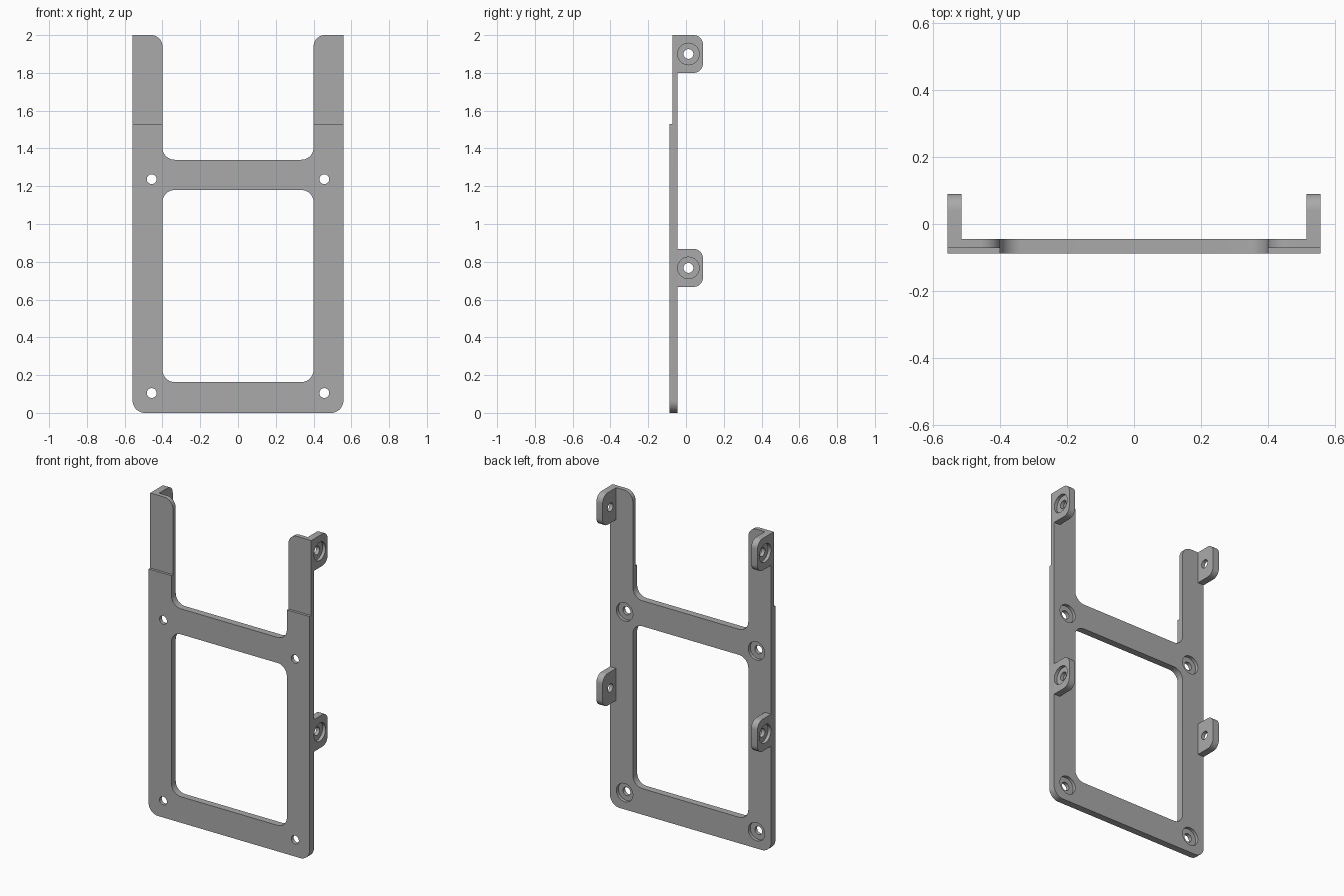
import bpy, bmesh, math
from mathutils import Vector

cube = bpy.data.objects.get("Cube")
if cube:
    bpy.data.objects.remove(cube, do_unlink=True)

grey = bpy.data.materials.new("mid grey")
grey.use_nodes = True
colour = (0.4, 0.4, 0.4, 1)
grey.diffuse_color = colour
grey.node_tree.nodes["Principled BSDF"].inputs["Base Color"].default_value = colour

# Main dimensions
HALF_W, ARM_IN, TOP = 0.558, 0.4, 2.0
FRONT, BACK, STEP_Y, STEP_Z = -0.088, -0.045, -0.072, 1.53
TAB_IN, TAB_BACK = 0.515, 0.09
FILLET, HOLE_R, BORE_R, BORE_DEPTH = 0.065, 0.026, 0.057, 0.02


def rounded(corners, steps=10):
    """Outline from (a, b, radius) right-angle corners."""
    pts = []
    for i, (a, b, r) in enumerate(corners):
        p = Vector((a, b))
        if r == 0:
            pts.append(p)
            continue
        d1 = (Vector(corners[i - 1][:2]) - p).normalized()
        d2 = (Vector(corners[(i + 1) % len(corners)][:2]) - p).normalized()
        centre = p + (d1 + d2) * r
        for k in range(steps + 1):
            t = math.pi / 2 * k / steps
            pts.append(centre - (d2 * math.cos(t) + d1 * math.sin(t)) * r)
    return pts


def circle(a, b, r, n=40):
    return [Vector((a + r * math.cos(2 * math.pi * i / n),
                    b + r * math.sin(2 * math.pi * i / n))) for i in range(n)]


def prism(name, outline, axis, start, end):
    """Extrude an (x, z) outline along y, or a (y, z) outline along x."""
    bm = bmesh.new()
    place = (lambda p, t: (p.x, t, p.y)) if axis == "y" else (lambda p, t: (t, p.x, p.y))
    face = bm.faces.new([bm.verts.new(place(p, start)) for p in outline])
    out = bmesh.ops.extrude_face_region(bm, geom=[face])
    shift = Vector((0, end - start, 0)) if axis == "y" else Vector((end - start, 0, 0))
    bmesh.ops.translate(bm, vec=shift, verts=[g for g in out["geom"] if isinstance(g, bmesh.types.BMVert)])
    bmesh.ops.recalc_face_normals(bm, faces=bm.faces)
    mesh = bpy.data.meshes.new(name)
    bm.to_mesh(mesh)
    bm.free()
    mesh.materials.append(grey)
    obj = bpy.data.objects.new(name, mesh)
    bpy.context.collection.objects.link(obj)
    return obj


def combine(target, tool, operation):
    mod = target.modifiers.new("join", "BOOLEAN")
    mod.operation, mod.solver, mod.object = operation, "EXACT", tool
    bpy.context.view_layer.objects.active = target
    bpy.ops.object.modifier_apply(modifier=mod.name)
    bpy.data.objects.remove(tool, do_unlink=True)


# Flat frame with two upright arms
half = [(HALF_W, 0, FILLET), (HALF_W, TOP, 0), (ARM_IN, TOP, 0.06), (ARM_IN, 1.34, FILLET)]
outline = half + [(-a, b, r) for a, b, r in reversed(half)]
frame = prism("mounting_frame", rounded(outline), "y", FRONT, BACK)

# Central window
window = [(-ARM_IN, 0.163, FILLET), (ARM_IN, 0.163, FILLET),
          (ARM_IN, 1.18, FILLET), (-ARM_IN, 1.18, FILLET)]
combine(frame, prism("window_cutter", rounded(window), "y", -0.2, 0.1), "DIFFERENCE")

# Thinner upper arms
step = [(-1, STEP_Z, 0), (1, STEP_Z, 0), (1, 2.2, 0), (-1, 2.2, 0)]
combine(frame, prism("step_cutter", rounded(step), "y", -0.2, STEP_Y), "DIFFERENCE")

for side in (-1, 1):
    # Side tabs, with holes counterbored from outside
    for low, high in ((0.667, 0.868), (1.8, TOP)):
        tab = [(-0.06, low, 0), (TAB_BACK, low, 0.05), (TAB_BACK, high, 0.05), (-0.06, high, 0)]
        combine(frame, prism("tab", rounded(tab), "x", side * TAB_IN, side * HALF_W), "UNION")
        y, z = 0.013, (low + high) / 2
        combine(frame, prism("hole_cutter", circle(y, z, HOLE_R), "x", side * 0.48, side * 0.6), "DIFFERENCE")
        combine(frame, prism("bore_cutter", circle(y, z, BORE_R), "x",
                             side * (HALF_W - BORE_DEPTH), side * 0.6), "DIFFERENCE")
    # Frame holes, counterbored from the back
    for z in (0.105, 1.237):
        x = side * 0.457
        combine(frame, prism("hole_cutter", circle(x, z, HOLE_R), "y", -0.2, 0.1), "DIFFERENCE")
        combine(frame, prism("bore_cutter", circle(x, z, BORE_R), "y", BACK - BORE_DEPTH, 0.0), "DIFFERENCE")

# Crisp edges, smooth fillets
bpy.ops.object.select_all(action="DESELECT")
frame.select_set(True)
bpy.context.view_layer.objects.active = frame
bpy.ops.object.shade_smooth_by_angle(angle=math.radians(30))
